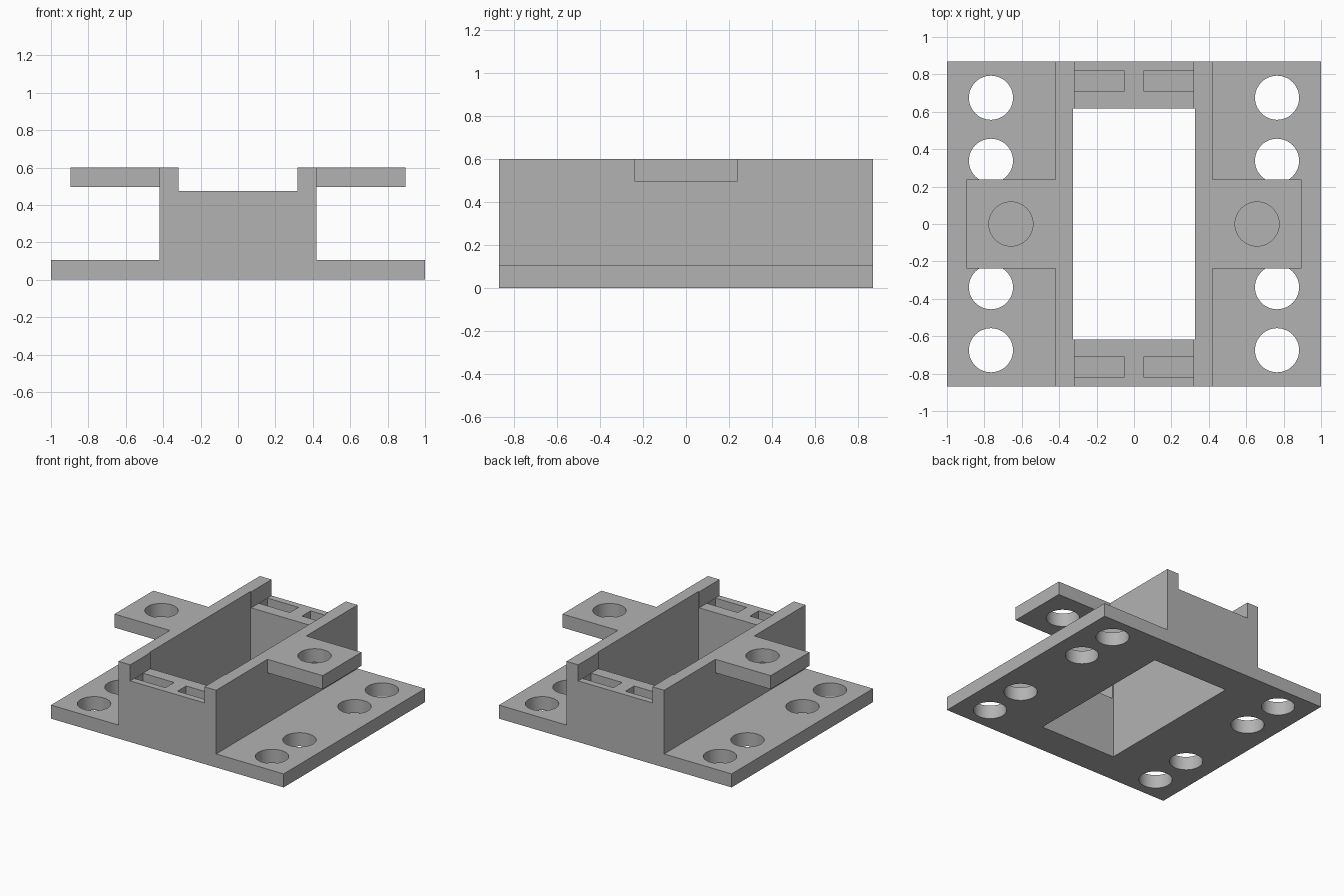
import bpy, bmesh, math
from mathutils import Matrix

if "Cube" in bpy.data.objects:
    bpy.data.objects.remove(bpy.data.objects["Cube"])

grey = bpy.data.materials.new("plain grey")
grey.diffuse_color = (0.45, 0.45, 0.45, 1)
grey.use_nodes = True
grey.node_tree.nodes["Principled BSDF"].inputs["Base Color"].default_value = grey.diffuse_color


def make_object(name, bm):
    bmesh.ops.recalc_face_normals(bm, faces=bm.faces)
    mesh = bpy.data.meshes.new(name)
    bm.to_mesh(mesh)
    bm.free()
    mesh.materials.append(grey)
    obj = bpy.data.objects.new(name, mesh)
    bpy.context.collection.objects.link(obj)
    return obj


def add_box(bm, x0, x1, y0, y1, z0, z1):
    m = Matrix.Translation(((x0 + x1) / 2, (y0 + y1) / 2, (z0 + z1) / 2))
    m = m @ Matrix.Diagonal((x1 - x0, y1 - y0, z1 - z0, 1))
    bmesh.ops.create_cube(bm, size=1, matrix=m)


def add_cylinder(bm, x, y, z0, z1, r=0.118):
    ret = bmesh.ops.create_cone(bm, cap_ends=True, segments=48, radius1=r, radius2=r,
                                depth=z1 - z0,
                                matrix=Matrix.Translation((x, y, (z0 + z1) / 2)))
    for f in {f for v in ret["verts"] for f in v.link_faces}:
        f.smooth = len(f.verts) == 4


def cut(obj, cutter):
    cutter.hide_render = True
    cutter.hide_set(True)
    mod = obj.modifiers.new("cut", 'BOOLEAN')
    mod.operation = 'DIFFERENCE'
    mod.solver = 'EXACT'
    mod.object = cutter
    # Bake the cut, then drop the cutter
    dg = bpy.context.evaluated_depsgraph_get()
    mesh = bpy.data.meshes.new_from_object(obj.evaluated_get(dg))
    obj.modifiers.clear()
    obj.data = mesh
    bpy.data.objects.remove(cutter)
    # Keep hole rims crisp
    bm = bmesh.new()
    bm.from_mesh(mesh)
    for e in bm.edges:
        e.smooth = e.calc_face_angle(math.pi) < math.radians(30)
    bm.to_mesh(mesh)
    bm.free()


DEPTH = 0.868  # half length in y

# Body: base flanges, central block and raised side rails as one profile
half = [(1, 0), (1, 0.105), (0.42, 0.105), (0.42, 0.6), (0.319, 0.6), (0.319, 0.475)]
profile = half + [(-x, z) for x, z in reversed(half)]
bm = bmesh.new()
face = bm.faces.new([bm.verts.new((x, -DEPTH, z)) for x, z in profile])
ext = bmesh.ops.extrude_face_region(bm, geom=[face])
bmesh.ops.translate(bm, vec=(0, 2 * DEPTH, 0),
                    verts=[v for v in ext["geom"] if isinstance(v, bmesh.types.BMVert)])
body = make_object("bracket_body", bm)

# Central opening, four end slots and eight flange holes
bm = bmesh.new()
add_box(bm, -0.327, 0.327, -0.618, 0.618, -0.1, 0.8)
for sx in (-1, 1):
    for sy in (-1, 1):
        xs = sorted((sx * 0.052, sx * 0.317))
        ys = sorted((sy * 0.711, sy * 0.817))
        add_box(bm, *xs, *ys, 0.25, 0.55)
        for y in (0.338, 0.675):
            add_cylinder(bm, sx * 0.765, sy * y, -0.1, 0.2)
cut(body, make_object("body_cutter", bm))

# Side tabs with one hole each
for sx, side in ((-1, "left"), (1, "right")):
    bm = bmesh.new()
    add_box(bm, *sorted((sx * 0.42, sx * 0.895)), -0.238, 0.238, 0.495, 0.6)
    tab = make_object(side + "_tab", bm)
    bm = bmesh.new()
    add_cylinder(bm, sx * 0.658, 0, 0.4, 0.7)
    cut(tab, make_object(side + "_tab_cutter", bm))
